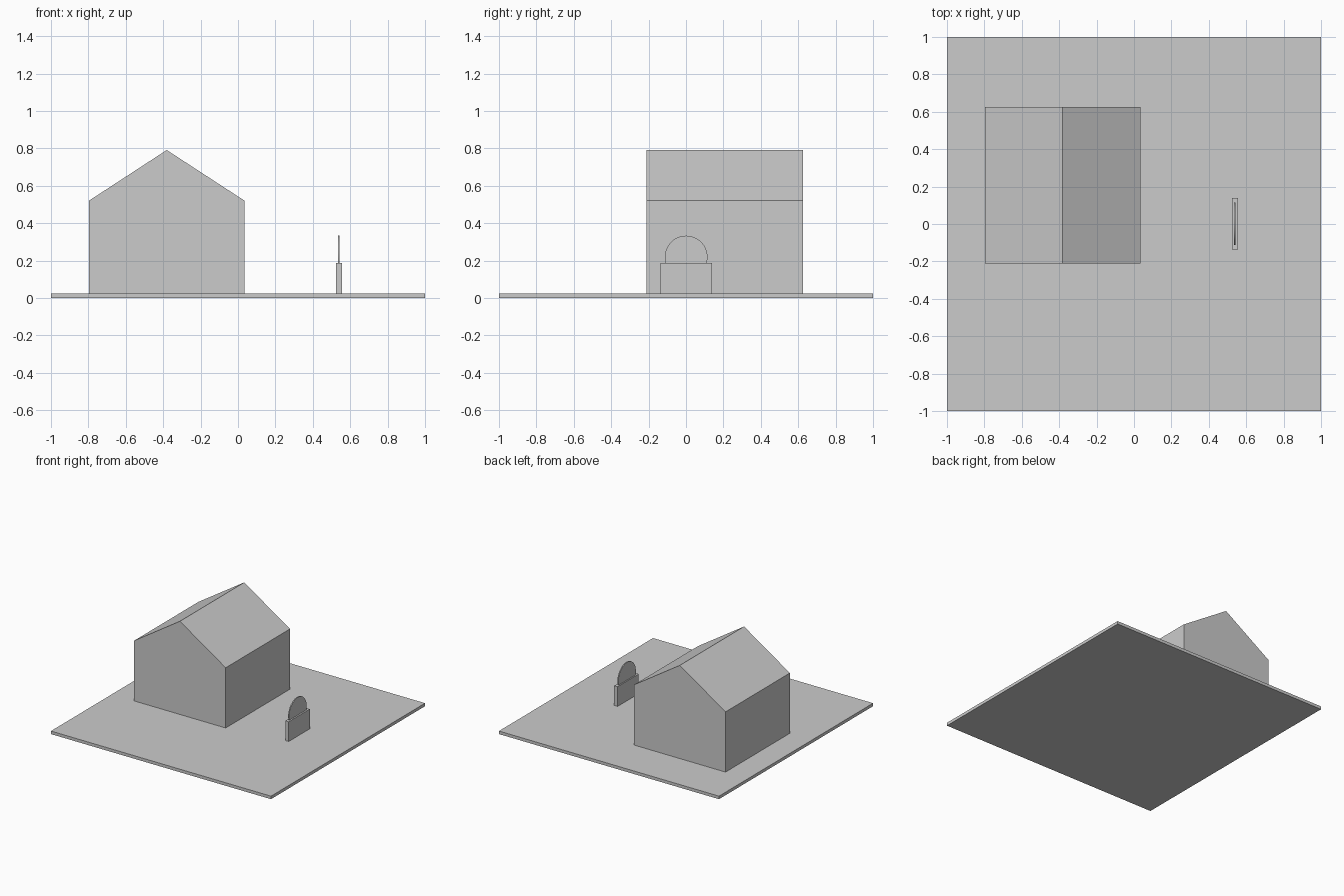
import bpy, bmesh, math

if "Cube" in bpy.data.objects:
    bpy.data.objects.remove(bpy.data.objects["Cube"])


def box(name, x0, x1, y0, y1, z0, z1):
    bpy.ops.mesh.primitive_cube_add(size=1, location=((x0 + x1) / 2, (y0 + y1) / 2, (z0 + z1) / 2))
    ob = bpy.context.object
    ob.name = name
    ob.scale = (x1 - x0, y1 - y0, z1 - z0)
    bpy.ops.object.transform_apply(location=False, rotation=False, scale=True)
    return ob


def extrude_profile(name, profile, y0, y1):
    # Closed x-z profile pushed along y
    bm = bmesh.new()
    face = bm.faces.new([bm.verts.new((x, y0, z)) for x, z in profile])
    ext = bmesh.ops.extrude_face_region(bm, geom=[face], use_keep_orig=True)
    verts = [g for g in ext["geom"] if isinstance(g, bmesh.types.BMVert)]
    bmesh.ops.translate(bm, verts=verts, vec=(0, y1 - y0, 0))
    bmesh.ops.recalc_face_normals(bm, faces=bm.faces)
    mesh = bpy.data.meshes.new(name)
    bm.to_mesh(mesh)
    bm.free()
    ob = bpy.data.objects.new(name, mesh)
    bpy.context.collection.objects.link(ob)
    return ob


BASE = 0.025

# Ground slab
box("ground_slab", -1, 1, -1, 1, 0, BASE)

# House with gabled roof, ridge along y
left, right, eaves, ridge = -0.797, 0.035, 0.52, 0.791
extrude_profile("house", [(left, BASE), (right, BASE), (right, eaves),
                          ((left + right) / 2, ridge), (left, eaves)], -0.21, 0.625)

# Thin pedestal block
box("pedestal", 0.525, 0.556, -0.136, 0.138, BASE, 0.187)

# Upright disc sunk into the pedestal
bpy.ops.mesh.primitive_cylinder_add(vertices=48, radius=0.114, depth=0.008,
                                    location=(0.539, 0.001, 0.219),
                                    rotation=(0, math.pi / 2, 0))
disc = bpy.context.object
disc.name = "disc"
bpy.ops.object.shade_smooth_by_angle(angle=math.radians(30))
